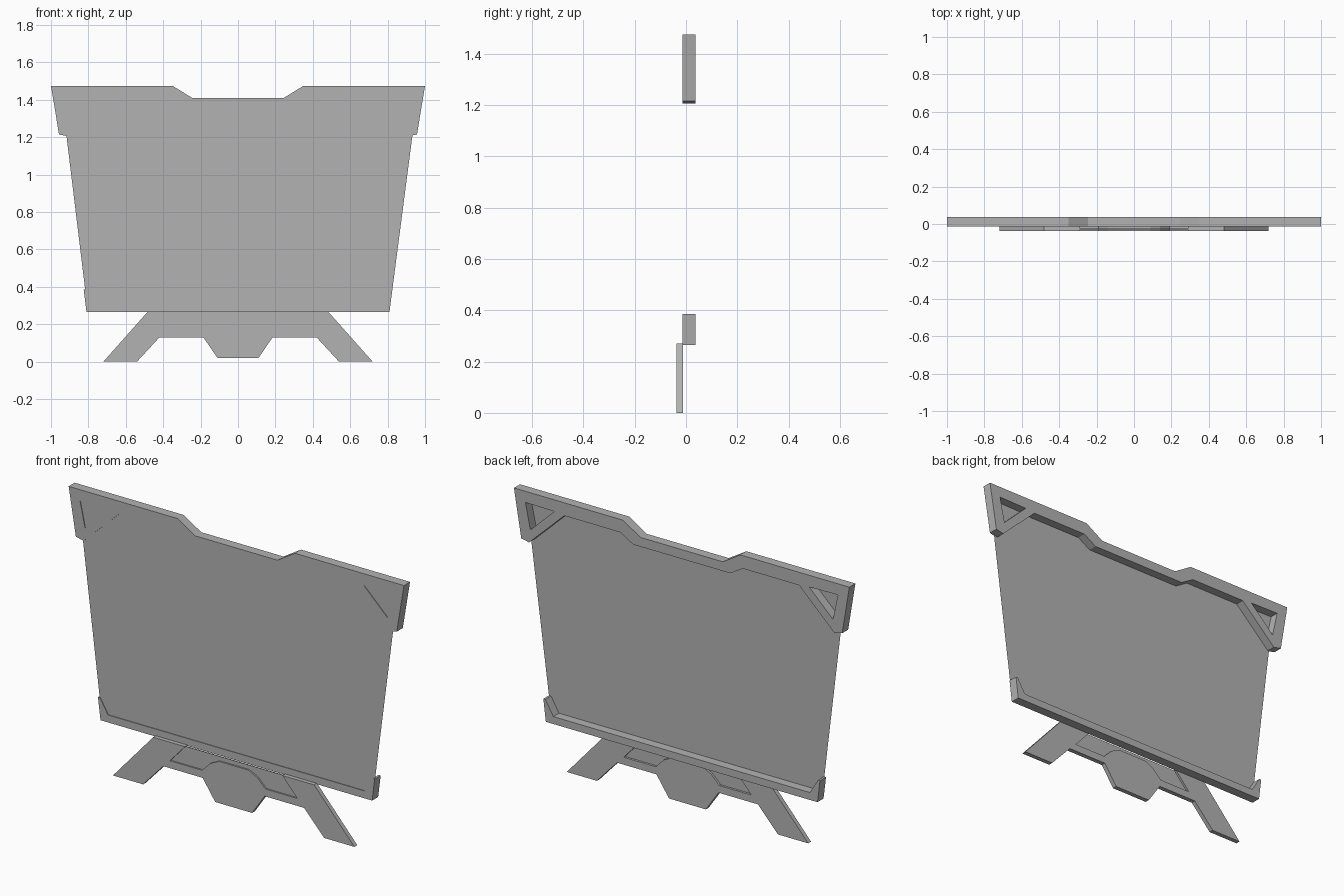
import bpy
from math import radians
from mathutils import Matrix

if "Cube" in bpy.data.objects:
    bpy.data.objects.remove(bpy.data.objects["Cube"])

grey = bpy.data.materials.new("dark_grey")
grey.diffuse_color = (0.45, 0.45, 0.45, 1)
grey.use_nodes = True
grey.node_tree.nodes["Principled BSDF"].inputs["Base Color"].default_value = grey.diffuse_color


def mirrored(half):
    """Complete a right-hand half outline with its mirror image."""
    return half + [(-x, z) for x, z in reversed(half)]


def add_object(name, mesh):
    """Link a flat-shaded grey object."""
    mesh.name = name
    mesh.materials.clear()
    mesh.materials.append(grey)
    mesh.shade_flat()
    bpy.context.collection.objects.link(bpy.data.objects.new(name, mesh))


def plate(name, outlines, y_front, y_back):
    """Extrude front-view outlines along y; inner outlines become holes."""
    curve = bpy.data.curves.new(name + "_profile", 'CURVE')
    curve.dimensions = '2D'
    curve.fill_mode = 'BOTH'
    curve.extrude = (y_back - y_front) / 2
    for points in outlines:
        spline = curve.splines.new('POLY')
        spline.points.add(len(points) - 1)
        for p, (x, z) in zip(spline.points, points):
            p.co = (x, z, 0, 1)
        spline.use_cyclic_u = True
    temp = bpy.data.objects.new(name + "_temp", curve)
    bpy.context.collection.objects.link(temp)
    deps = bpy.context.evaluated_depsgraph_get()
    mesh = bpy.data.meshes.new_from_object(temp.evaluated_get(deps))
    bpy.data.objects.remove(temp)
    mesh.transform(Matrix.Translation((0, (y_front + y_back) / 2, 0))
                   @ Matrix.Rotation(radians(90), 4, 'X'))
    add_object(name, mesh)


FRONT, BACK = -0.0145, 0.037

# Top frame with angled corner brackets and triangular openings
top_half = [(0.245, 1.41), (0.35, 1.475), (1.0, 1.475), (0.957, 1.215), (0.91, 1.205),
            (0.70, 1.405), (0.365, 1.405), (0.29, 1.36)]
hole = [(0.76, 1.412), (0.932, 1.415), (0.902, 1.275)]
plate("top_frame", [mirrored(top_half), hole, [(-x, z) for x, z in hole]], FRONT, BACK)

# Bottom frame with small upturned ends
plate("bottom_frame", [mirrored([(0.81, 0.265), (0.825, 0.385), (0.813, 0.385), (0.765, 0.305)])],
      FRONT, BACK)

# Thin screen sheet
sheet = [(0.81, 0.268), (0.932, 1.205), (0.964, 1.47), (0.345, 1.47), (0.243, 1.406),
         (-0.243, 1.406), (-0.345, 1.47), (-0.949, 1.47), (-0.803, 0.268)]
screen = bpy.data.meshes.new("screen")
screen.from_pydata([(x, -0.011, z) for x, z in sheet], [], [list(range(len(sheet)))[::-1]])
add_object("screen", screen)

# Stand with splayed legs, centre block and notched top
plate("stand", [mirrored([(0.11, 0.02), (0.185, 0.13), (0.42, 0.13), (0.54, 0.0), (0.72, 0.0),
                          (0.48, 0.27), (0.29, 0.27), (0.38, 0.17), (0.19, 0.17), (0.14, 0.22),
                          (0.087, 0.245)])], -0.037, -0.0125)

# Thin recessed panel filling the notch of the stand
plate("stand_inset", [mirrored([(0.385, 0.165), (0.295, 0.268)])], -0.029, -0.024)
